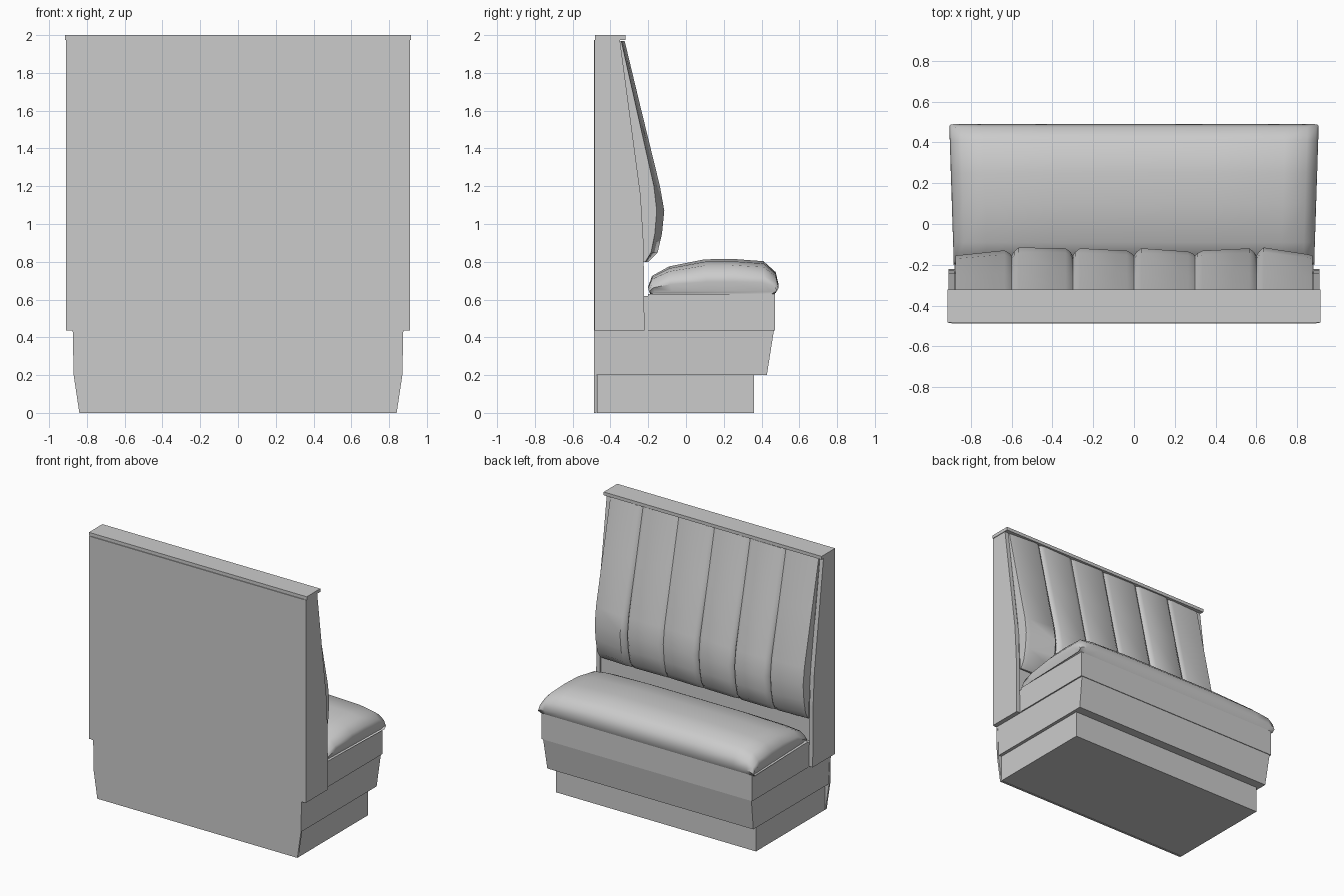
import bpy, bmesh, math

cube = bpy.data.objects.get("Cube")
if cube:
    bpy.data.objects.remove(cube, do_unlink=True)

grey = bpy.data.materials.new("neutral_grey")
grey.use_nodes = True
colour = (0.6, 0.6, 0.6, 1)
grey.diffuse_color = colour
grey.node_tree.nodes["Principled BSDF"].inputs["Base Color"].default_value = colour


def finish(name, bm, smooth=None):
    bmesh.ops.recalc_face_normals(bm, faces=bm.faces)
    mesh = bpy.data.meshes.new(name)
    bm.to_mesh(mesh)
    bm.free()
    obj = bpy.data.objects.new(name, mesh)
    bpy.context.collection.objects.link(obj)
    mesh.materials.append(grey)
    if smooth:
        bpy.ops.object.select_all(action='DESELECT')
        obj.select_set(True)
        bpy.context.view_layer.objects.active = obj
        bpy.ops.object.shade_smooth_by_angle(angle=math.radians(smooth))
    return obj


def loft(name, sections, smooth=None):
    """Join matching closed sections and cap both ends."""
    bm = bmesh.new()
    rings = [[bm.verts.new(p) for p in s] for s in sections]
    n = len(rings[0])
    for a, b in zip(rings, rings[1:]):
        for i in range(n):
            j = (i + 1) % n
            bm.faces.new((a[i], a[j], b[j], b[i]))
    bm.faces.new(rings[0])
    bm.faces.new(rings[-1])
    return finish(name, bm, smooth)


def rect(x, y0, y1, z):
    return [(-x, y0, z), (x, y0, z), (x, y1, z), (-x, y1, z)]


def box(name, x, y0, y1, z0, z1):
    return loft(name, [rect(x, y0, y1, z0), rect(x, y0, y1, z1)])


def extrude_x(name, x0, x1, profile):
    return loft(name, [[(x, y, z) for y, z in profile] for x in (x0, x1)])


# Base
box("plinth", 0.84, -0.47, 0.36, 0, 0.2)
loft("tapered_skirt", [rect(0.865, -0.484, 0.428, 0.2), rect(0.875, -0.474, 0.465, 0.435)])
box("seat_box", 0.885, -0.2, 0.47, 0.435, 0.63)
box("seat_rear_filler", 0.88, -0.24, -0.2, 0.435, 0.62)

# Rear board, stepped in towards the floor
half = [(0.84, 0), (0.87, 0.2), (0.875, 0.435), (0.895, 0.435), (0.895, 1.975)]
outline = half + [(-x, z) for x, z in reversed(half)]
loft("rear_board", [[(x, y, z) for x, z in outline] for y in (-0.488, -0.473)])

# Backrest core, side panels and cap
core = [(-0.474, 0.435), (-0.235, 0.435), (-0.24, 1.1), (-0.36, 1.975), (-0.474, 1.975)]
extrude_x("backrest_core", -0.88, 0.88, core)
panel = [(-0.485, 0.435), (-0.22, 0.435), (-0.225, 0.9), (-0.24, 1.15),
         (-0.35, 1.975), (-0.485, 1.975)]
for side, s in (("left", 1), ("right", -1)):
    extrude_x(side + "_side_panel", s * 0.88, s * 0.91, panel)
box("top_cap", 0.915, -0.482, -0.32, 1.975, 2)

# Channelled back cushion: height, rear depth, seam depth, crown depth
rows = [(0.8, -0.225, -0.215, -0.2), (0.85, -0.226, -0.185, -0.15),
        (0.95, -0.23, -0.165, -0.127), (1.07, -0.236, -0.155, -0.115),
        (1.2, -0.25, -0.17, -0.138), (1.6, -0.305, -0.26, -0.236),
        (1.97, -0.355, -0.343, -0.325)]
# How far each channel falls short of the full crown at its two edges
dips = [(0.9, 0.35), (0, 0.1), (0.1, 0.4), (0.1, 0.5), (0.4, 0.1), (0, 0.8)]
seams = [-0.875, -0.6, -0.3, 0, 0.3, 0.6, 0.875]
for i, (da, db) in enumerate(dips):
    x0, x1 = seams[i], seams[i + 1]
    sections = []
    for z, back, seam, crown in rows:
        ya, yb = (crown + (seam - crown) * d for d in (da, db))
        sections.append([(x0, back, z), (x0, seam, z), (x0 + 0.012, (seam + ya) / 2, z),
                         (x0 + 0.035, ya, z), (x1 - 0.035, yb, z),
                         (x1 - 0.012, (seam + yb) / 2, z), (x1, seam, z), (x1, back, z)])
    loft("back_cushion_channel_%d" % (i + 1), sections, 40)

# Seat cushion: a crowned profile that rolls down at both ends
profile = [(-0.19, 0.63), (-0.2, 0.67), (-0.18, 0.725), (-0.09, 0.775), (0.1, 0.813),
           (0.25, 0.815), (0.41, 0.803), (0.475, 0.745), (0.49, 0.68), (0.47, 0.63)]
ends = [(0.885, 0.1), (0.905, 0.35), (0.895, 0.55), (0.85, 0.82), (0.74, 0.93), (0.4, 1)]
stations = [(-x, k) for x, k in ends] + [(x, k) for x, k in reversed(ends)]
sections = []
for x, k in stations:
    inset = 0.03 * max(0, 0.6 - k)
    sections.append([(x * (1 - 0.035 * (0.49 - y)), y - inset * (1 if y > 0.14 else -1),
                      0.63 + (z - 0.63) * k) for y, z in profile])
loft("seat_cushion", sections, 50)
